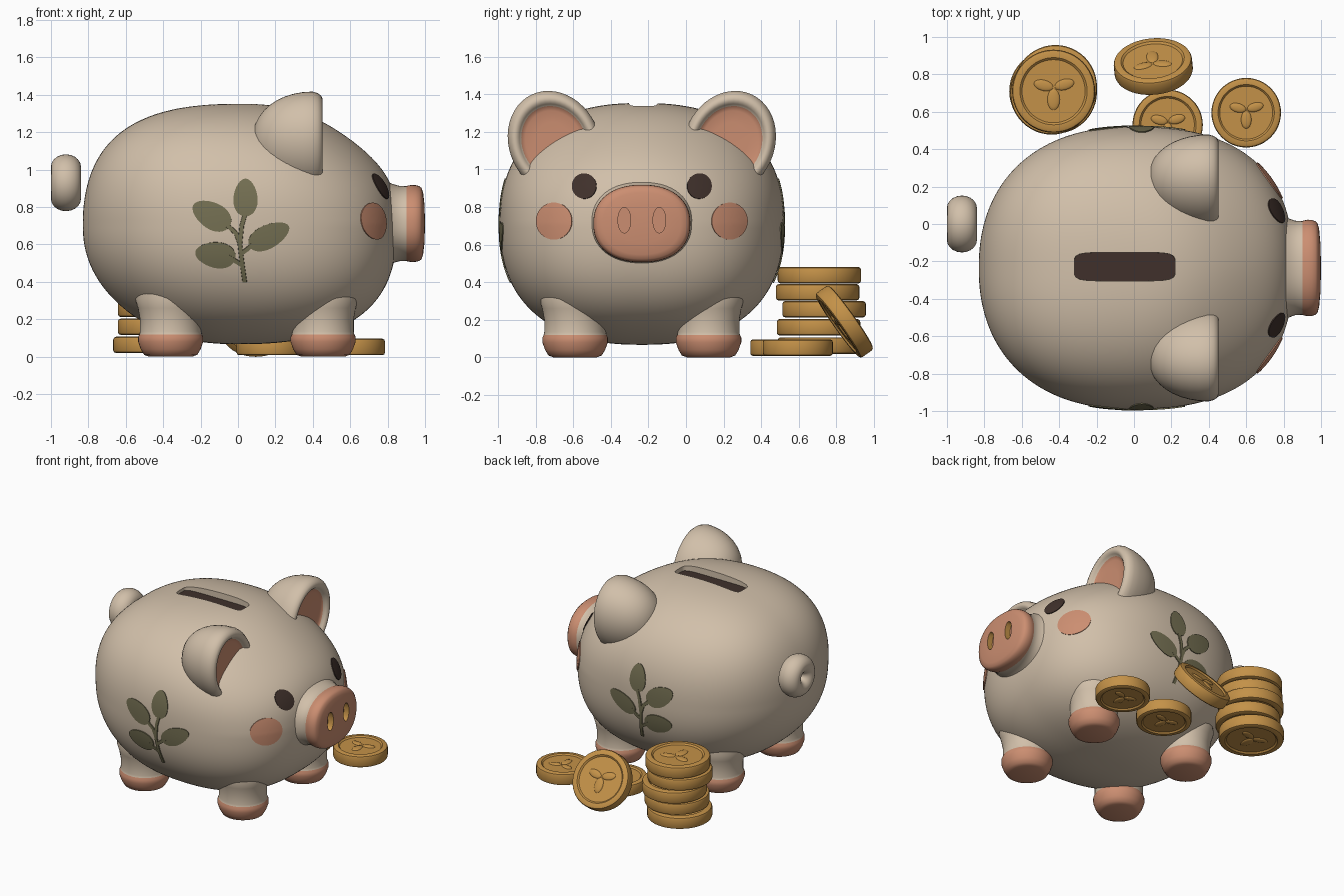
import bpy, bmesh, math
from mathutils import Matrix, Vector
from mathutils.bvhtree import BVHTree

if "Cube" in bpy.data.objects:
    bpy.data.objects.remove(bpy.data.objects["Cube"])


def material(name, rgb):
    m = bpy.data.materials.new(name)
    m.diffuse_color = (*rgb, 1)
    m.use_nodes = True
    m.node_tree.nodes["Principled BSDF"].inputs["Base Color"].default_value = m.diffuse_color
    return m


CREAM = material("cream", (0.64, 0.525, 0.40))
PINK = material("pink", (0.60, 0.27, 0.165))
GOLD = material("gold", (0.55, 0.285, 0.065))
GREEN = material("olive green", (0.175, 0.16, 0.085))
DARK = material("dark brown", (0.05, 0.03, 0.024))

MID = -0.235                                   # pig's symmetry plane in y
CENTRE = Vector((0.01, MID, 0.71))
X_AXIS = Matrix(((0, 0, 1), (1, 0, 0), (0, 1, 0))).to_4x4()   # local z -> world x


def activate(ob):
    bpy.ops.object.select_all(action='DESELECT')
    ob.select_set(True)
    bpy.context.view_layer.objects.active = ob


def smooth(ob, angle=40):
    activate(ob)
    bpy.ops.object.shade_smooth_by_angle(angle=math.radians(angle))


def finish(name, bm, mats, matrix=Matrix(), recalc=True):
    bm.transform(matrix)
    if recalc:
        bmesh.ops.recalc_face_normals(bm, faces=bm.faces)
    me = bpy.data.meshes.new(name)
    bm.to_mesh(me)
    bm.free()
    for m in mats:
        me.materials.append(m)
    ob = bpy.data.objects.new(name, me)
    bpy.context.collection.objects.link(ob)
    smooth(ob)
    return ob


def lathe(profile, index=lambda i: 0, seg=48, n=2.0):
    """Revolve (radius, height) points round z; n is the superellipse power."""
    bm = bmesh.new()
    rings = []
    for r, h in profile:
        ring = []
        for k in range(seg):
            c, s = math.cos(math.tau * k / seg), math.sin(math.tau * k / seg)
            q = r * (abs(c) ** n + abs(s) ** n) ** (-1 / n)
            ring.append(bm.verts.new((q * c, q * s, h)))
        rings.append(ring)
    for i in range(len(rings) - 1):
        for k in range(seg):
            j = (k + 1) % seg
            f = bm.faces.new((rings[i][k], rings[i][j], rings[i + 1][j], rings[i + 1][k]))
            f.material_index = index(i)
    bmesh.ops.remove_doubles(bm, verts=bm.verts, dist=1e-6)
    return bm


def cut(ob, cutter):
    mod = ob.modifiers.new("cut", 'BOOLEAN')
    mod.operation, mod.solver, mod.object = 'DIFFERENCE', 'EXACT', cutter
    activate(ob)
    bpy.ops.object.modifier_apply(modifier=mod.name)
    bpy.data.objects.remove(cutter)
    smooth(ob)


def move(x, y, z):
    return Matrix.Translation((x, y, z))


# Body: egg-like superellipsoid, fuller at the upper back and lower front
BULGE = {(True, True): 1.05, (True, False): .2, (False, True): .5, (False, False): .3}
bm = bmesh.new()
bmesh.ops.create_icosphere(bm, subdivisions=6, radius=1)
for v in bm.verts:
    d = v.co.normalized()
    n = 2.38 + 0.15 * d.x - BULGE[d.x > 0, d.z > 0] * d.x * d.z
    r = sum(abs(c) ** n for c in d) ** (-1 / n)
    v.co = CENTRE + Vector((d.x * 0.84, d.y * 0.755, d.z * 0.643)) * r
SURFACE = BVHTree.FromBMesh(bm)
body = finish("body", bm, [CREAM, DARK])

# Coin slot: cream walls and dark floor
cutter = finish("slot_cutter", lathe([(0, -.05), (.97, -.05), (1, .2), (0, .2)], lambda i: int(i == 0), n=6),
                [CREAM, DARK], move(-.05, -.228, 1.355) @ Matrix.Diagonal((.277, .078, 1, 1)))
cut(body, cutter)

# Snout with nostrils
profile = [(0, .6), (1.15, .6), (1.12, .79), (1.03, .825), (.98, .86), (.97, .9), (.985, .908), (1, .93),
           (.995, .95), (.97, .97), (.92, .982), (.8, .99), (.5, .997), (0, 1.0)]
snout = finish("snout", lathe(profile, lambda i: int(i >= 5), 64, 2.25), [CREAM, PINK, GOLD],
               move(0, MID, .712) @ X_AXIS @ Matrix.Diagonal((.258, .206, 1, 1)))
for side in (-1, 1):
    nostril = lathe([(0, .955), (1, .955), (1, 1.1), (0, 1.1)], lambda i: 2 if i == 1 else 1, 32)
    cut(snout, finish("nostril_cutter", nostril, [CREAM, PINK, GOLD],
                      move(0, MID + side * .093, .73) @ X_AXIS @ Matrix.Diagonal((.034, .068, 1, 1))))

# Ears: domed back, thick rounded rim, shallow pink front
ear = [(0, -.02), (.4, -.02), (.62, -.018), (.71, -.01), (.75, .006), (.8, .018), (.86, .02), (.92, .012), (.97, -.006)]
ear += [(math.cos(t * math.pi / 20) ** .85, -.035 - .32 * math.sin(t * math.pi / 20)) for t in range(10)]
ear.append((0, -.355))
for side, label in ((-1, "right"), (1, "left")):
    finish(label + "_ear", lathe(ear, lambda i: int(i < 3)), [CREAM, PINK],
           move(.432, MID + side * .465, 1.14) @ Matrix.Rotation(-side * math.radians(25), 4, 'X')
           @ X_AXIS @ Matrix.Diagonal((.24, .285, 1, 1)))

# Legs with pink feet
leg = [(0, 0), (.115, 0), (.142, .01), (.16, .04), (.174, .08), (.174, .105), (.167, .12), (.164, .135),
       (.164, .2), (.175, .26), (.19, .31), (.17, .4), (0, .45)]
for x, end in ((-.36, "back"), (.455, "front")):
    for side, label in ((-1, "right"), (1, "left")):
        finish(f"{end}_{label}_leg", lathe(leg, lambda i: int(i < 6)), [CREAM, PINK],
               move(x, MID + side * .355, 0))

# Curled tail ring
bpy.ops.mesh.primitive_torus_add(major_radius=.085, minor_radius=.067, major_segments=40, minor_segments=20)
tail = bpy.context.object
tail.name = "tail"
tail.data.transform(move(-.92, 0, .93) @ X_AXIS @ Matrix.Diagonal((1, 1, 1.2, 1)))
tail.data.materials.append(CREAM)
smooth(tail, 80)


# Painted details: thin patches laid on the body
def project(axis, side, u, v, lift):
    if axis == 'x':
        start, ray = Vector((3, u, v)), Vector((-1, 0, 0))
    else:
        start, ray = Vector((u, side * 3, v)), Vector((0, -side, 0))
    hit, normal = SURFACE.ray_cast(start, ray)[:2]
    return hit + normal * lift


def oval(bm, axis, side, u, v, a, b, angle=0, taper=0, seg=32, rings=6):
    ca, sa = math.cos(math.radians(angle)), math.sin(math.radians(angle))
    prev = None
    for k in range(rings + 2):
        f = min(k, rings) / rings
        ring = []
        for j in range(seg):
            t = math.tau * j / seg
            p, q = f * a * math.cos(t), f * b * math.sin(t) * (1 - taper * math.cos(t))
            ring.append(bm.verts.new(project(axis, side, u + p * ca - q * sa, v + p * sa + q * ca,
                                             .006 if k <= rings else -.002)))
        if prev:
            for j in range(seg):
                i = (j + 1) % seg
                bm.faces.new((prev[j], prev[i], ring[i], ring[j]))
        prev = ring


def ribbon(bm, side, points, width, steps=5):
    pts = [Vector(a).lerp(Vector(b), k / steps) for a, b in zip(points, points[1:]) for k in range(steps)]
    pts.append(Vector(points[-1]))
    prev = None
    for i, p in enumerate(pts):
        d = (pts[min(i + 1, len(pts) - 1)] - pts[max(i - 1, 0)]).normalized()
        across = Vector((-d.y, d.x)) * width
        row = [bm.verts.new(project('y', side, *(p + across * w), lift))
               for w, lift in ((-1, .001), (-.9, .007), (.9, .007), (1, .001))]
        if prev:
            for j in range(3):
                bm.faces.new((prev[j], prev[j + 1], row[j + 1], row[j]))
        prev = row


def finish_patch(name, bm, mat):
    bmesh.ops.remove_doubles(bm, verts=bm.verts, dist=1e-6)
    bm.normal_update()
    bmesh.ops.reverse_faces(bm, faces=[f for f in bm.faces
                                       if f.normal.dot(f.calc_center_median() - CENTRE) < 0])
    finish(name, bm, [mat], recalc=False)


LEAVES = [(.04, .85, .1, .064, 90), (-.14, .755, .112, .07, 150),
          (.165, .645, .118, .062, 27), (-.12, .545, .108, .068, 172)]
STEMS = [[(.036, .4), (.022, .5), (.01, .6), (.02, .7), (.04, .77)], [(.015, .55), (.05, .575), (.09, .61)],
         [(.012, .6), (-.01, .66), (-.06, .705)], [(.022, .49), (-.01, .51), (-.05, .535)]]
for side, label in ((-1, "right"), (1, "left")):
    bm = bmesh.new()
    oval(bm, 'x', 1, MID + side * .305, .91, .065, .067)
    finish_patch(label + "_eye", bm, DARK)
    bm = bmesh.new()
    oval(bm, 'x', 1, MID + side * .465, .725, .095, .098)
    finish_patch(label + "_cheek", bm, PINK)
    bm = bmesh.new()
    for u, v, a, b, angle in LEAVES:
        oval(bm, 'y', side, u, v, a, b, angle, .15)
    for points in STEMS:
        ribbon(bm, side, points, .012)
    finish_patch(label + "_sprig", bm, GREEN)


# Coins with raised rim and a sprout in relief
def coin(name, r, matrix, t=.044):
    f = t - .01
    half = [(0, f), (.76 * r, f), (.81 * r, t), (.93 * r, t), (.98 * r, t - .005), (r, t - .015)]
    bm = lathe(half + [(q, -h) for q, h in reversed(half)])
    for h in (f, -f):
        for x, y, a, b, angle in ((-.24, .14, .24, .13, -15), (.26, .16, .24, .13, 15), (0, -.2, .15, .26, 0)):
            bmesh.ops.create_uvsphere(bm, u_segments=16, v_segments=8, radius=r, matrix=move(x * r, y * r, h)
                                      @ Matrix.Rotation(math.radians(angle), 4, 'Z')
                                      @ Matrix.Diagonal((a, b, .009 / r, 1)))
    finish(name, bm, [GOLD], matrix)


for i, (x, y, z) in enumerate([(-.445, .71, .063), (-.42, .705, .16), (-.42, .735, .256),
                               (-.44, .7, .346), (-.43, .71, .437)]):
    coin(f"stacked_coin_{i + 1}", .222, move(x, y, z))
coin("flat_coin_front", .186, move(.6, .595, .052))
coin("flat_coin_back", .188, move(.18, .53, .052))
lean = Vector((-.08, .815, .58)).to_track_quat('Z', 'Y').to_matrix().to_4x4()
coin("leaning_coin", .21, move(.103, .842, .19) @ lean)
